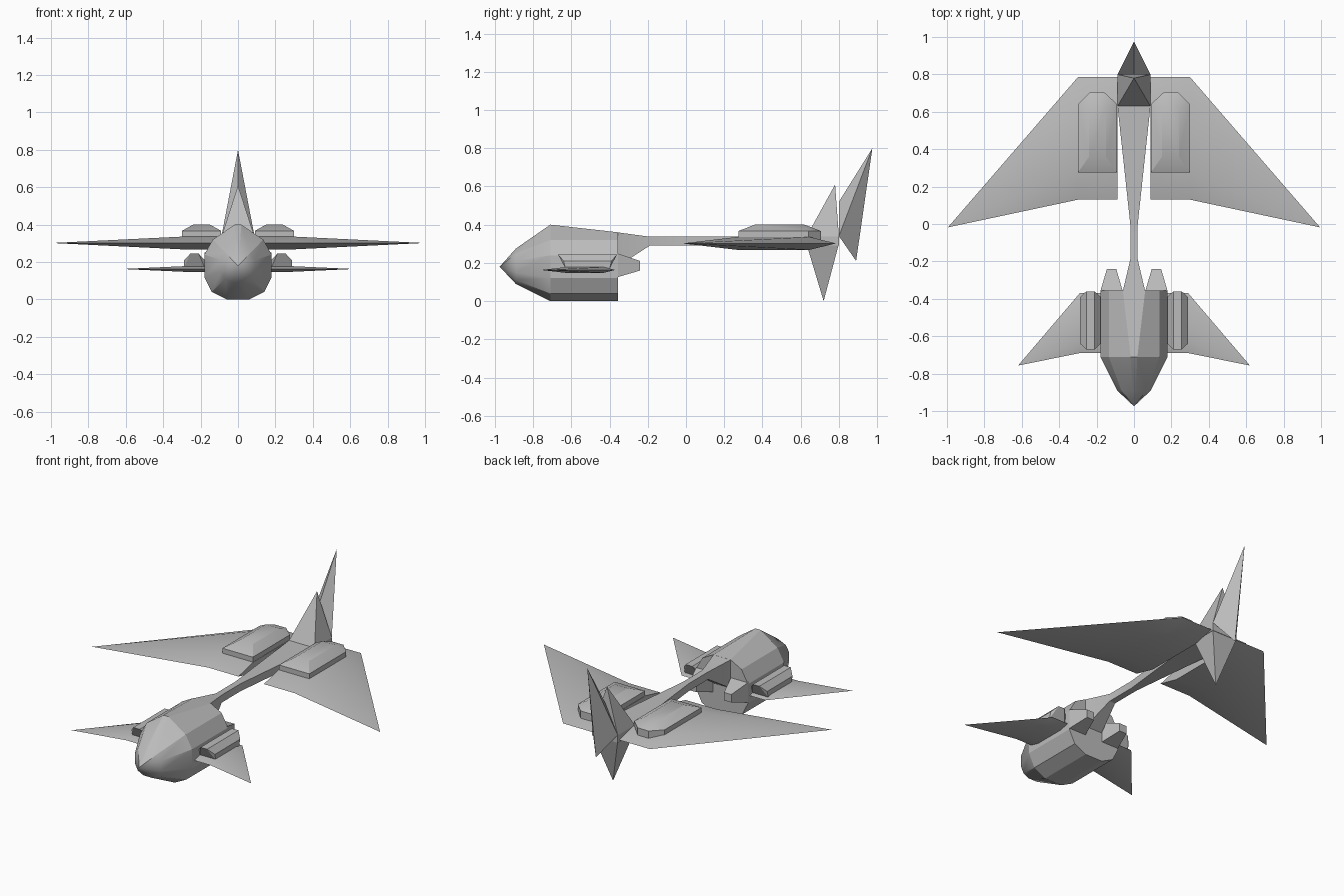
import bpy, bmesh, math

if "Cube" in bpy.data.objects:
    bpy.data.objects.remove(bpy.data.objects["Cube"])

# Single hull paint
grey = bpy.data.materials.new("hull_grey")
grey.use_nodes = True
colour = (0.5, 0.5, 0.5, 1)
grey.diffuse_color = colour
grey.node_tree.nodes["Principled BSDF"].inputs["Base Color"].default_value = colour


def finish(name, bm, mirror):
    bmesh.ops.recalc_face_normals(bm, faces=bm.faces)
    mesh = bpy.data.meshes.new(name)
    bm.to_mesh(mesh)
    bm.free()
    mesh.materials.append(grey)
    obj = bpy.data.objects.new(name, mesh)
    bpy.context.collection.objects.link(obj)
    if mirror:
        obj.modifiers.new("both_sides", 'MIRROR')
    bpy.ops.object.select_all(action='DESELECT')
    obj.select_set(True)
    bpy.context.view_layer.objects.active = obj
    bpy.ops.object.shade_smooth_by_angle(angle=math.radians(25))
    return obj


def loft(name, rings, tip=None, mirror=False):
    """Skin equal-sized rings; close the last one to a tip point or a cap."""
    bm = bmesh.new()
    loops = [[bm.verts.new(p) for p in ring] for ring in rings]
    n = len(loops[0])
    for a, b in zip(loops, loops[1:]):
        for i in range(n):
            j = (i + 1) % n
            bm.faces.new((a[i], a[j], b[j], b[i]))
    bm.faces.new(loops[0])
    if tip:
        point = bm.verts.new(tip)
        for i in range(n):
            bm.faces.new((loops[-1][i], loops[-1][(i + 1) % n], point))
    else:
        bm.faces.new(loops[-1])
    return finish(name, bm, mirror)


def solid(name, points, mirror=False):
    """Convex faceted solid around the points."""
    bm = bmesh.new()
    for p in points:
        bm.verts.new(p)
    bmesh.ops.convex_hull(bm, input=bm.verts)
    bmesh.ops.dissolve_limit(bm, angle_limit=0.01, verts=bm.verts, edges=bm.edges)
    return finish(name, bm, mirror)


def rect(y, hw, z0, z1):
    return [(-hw, y, z0), (hw, y, z0), (hw, y, z1), (-hw, y, z1)]


def slab(x0, x1, y0, y1, z):
    return [(x0, y0, z), (x1, y0, z), (x1, y1, z), (x0, y1, z)]


# Forward fuselage with pointed nose
def fuselage_ring(y, ridge, top, scale=1):
    half = [(ridge, top), (0.135, 0.32), (0.18, 0.24), (0.18, 0.12), (0.14, 0.04), (0.06, 0)]
    half = [(x * scale, 0.18 + (z - 0.18) * scale) for x, z in half]
    return [(x, y, z) for x, z in half] + [(-x, y, z) for x, z in reversed(half)]


loft("fuselage", [fuselage_ring(-0.355, 0.06, 0.36),
                  fuselage_ring(-0.71, 0.018, 0.40),
                  fuselage_ring(-0.89, 0.018, 0.37, 0.5)], tip=(0, -0.975, 0.18))

# Slender boom joining fuselage and tail
loft("boom", [rect(-0.36, 0.06, 0.18, 0.36), rect(-0.19, 0.02, 0.29, 0.337),
              rect(0.0, 0.02, 0.29, 0.337), rect(0.63, 0.088, 0.29, 0.337),
              rect(0.80, 0.088, 0.29, 0.337)])

# Engine nozzles
loft("nozzle", [[(x + 0.12, y, z) for x, y, z in rect(-0.36, 0.06, 0.125, 0.25)],
                [(x + 0.12, y, z) for x, y, z in rect(-0.24, 0.025, 0.16, 0.21)]], mirror=True)


# Wings: flat-topped section, straight inner panel, outer panel tapering to a point
def wing(name, x0, x1, lead, trail, z, half, bevel, tip):
    def section(x):
        a, b = lead + bevel, trail - bevel
        return [(x, lead, z), (x, a, z + half), (x, b, z + half),
                (x, trail, z), (x, b, z - half), (x, a, z - half)]
    loft(name, [section(x0), section(x1)], tip=tip, mirror=True)


wing("front_wing", 0.12, 0.29, -0.69, -0.37, 0.163, 0.015, 0.06, (0.62, -0.757, 0.163))
wing("rear_wing", 0.088, 0.30, 0.13, 0.785, 0.302, 0.034, 0.14, (0.995, -0.018, 0.302))

# Pods on the wings
solid("front_pod", slab(0.178, 0.288, -0.63, -0.40, 0.17)
      + slab(0.178, 0.288, -0.64, -0.39, 0.21)
      + slab(0.21, 0.255, -0.67, -0.36, 0.245), mirror=True)

outline = [(0.09, 0.275), (0.30, 0.275), (0.30, 0.64), (0.235, 0.705), (0.16, 0.705), (0.09, 0.64)]
solid("rear_pod", [(x, y, z) for x, y in outline for z in (0.32, 0.367)]
      + slab(0.15, 0.24, 0.36, 0.62, 0.40), mirror=True)

# Tail fins
base = slab(-0.088, 0.088, 0.63, 0.80, 0.337)
solid("upper_fin", base + [(0, 0.78, 0.61)])
solid("lower_fin", slab(-0.088, 0.088, 0.63, 0.80, 0.30) + [(0, 0.72, 0)])
solid("rear_fin", [(-0.088, 0.80, 0.34), (0.088, 0.80, 0.34), (0, 0.80, 0.52),
                   (0, 0.975, 0.80), (0, 0.89, 0.21)])
